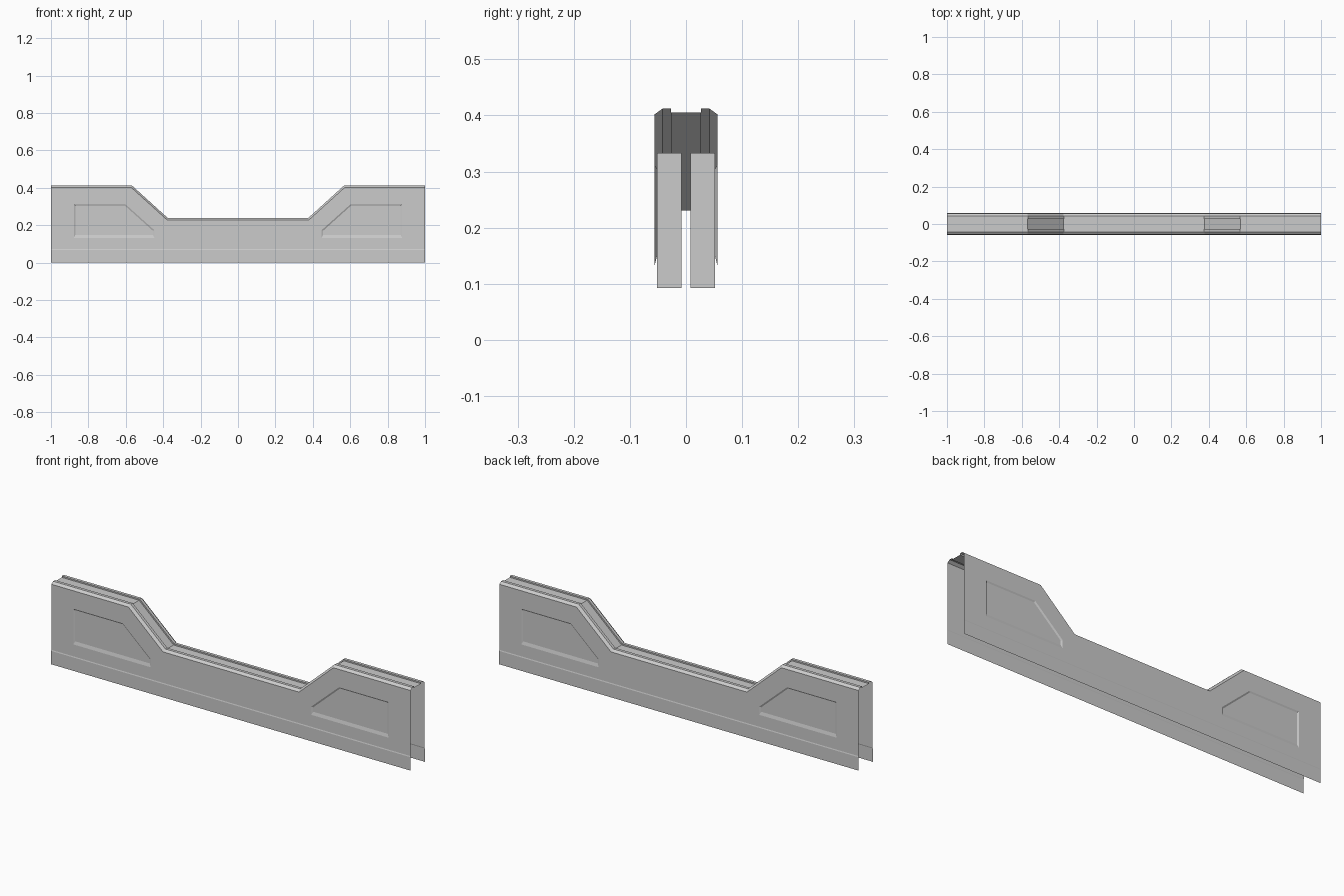
import bpy, bmesh

old = bpy.data.objects.get("Cube")
if old:
    bpy.data.objects.remove(old)

grey = bpy.data.materials.new("neutral_grey")
grey.use_nodes = True
colour = (0.6, 0.6, 0.6, 1)
grey.diffuse_color = colour
grey.node_tree.nodes["Principled BSDF"].inputs["Base Color"].default_value = colour

WALL = 0.056      # outer face of the side sheets
FLOOR = 0.052     # recessed panel face
TOP, SADDLE = 0.412, 0.238


def finish(name, bm):
    mesh = bpy.data.meshes.new(name)
    bm.to_mesh(mesh)
    bm.free()
    mesh.materials.append(grey)
    obj = bpy.data.objects.new(name, mesh)
    bpy.context.collection.objects.link(obj)
    return obj


def ridge(drop):
    """Ridge line lowered by a perpendicular distance, mitred at the bends."""
    shift = drop * 0.4
    half = [(0.375 + shift, SADDLE - drop), (0.567 + shift, TOP - drop), (1, TOP - drop)]
    return [(-x, z) for x, z in reversed(half)] + half


def add_loop(bm, points, y):
    verts = [bm.verts.new((x, y, z)) for x, z in points]
    edges = [bm.edges.new((verts[i - 1], verts[i])) for i in range(len(verts))]
    return verts, edges


def bridge(bm, a, b, closed):
    for i in range(0 if closed else 1, len(a)):
        bm.faces.new((a[i - 1], a[i], b[i], b[i - 1]))


def pentagon(side, grow_x, grow_top, grow_bottom):
    """Chamfered window outline, enlarged by the given margins."""
    pts = [(0.87 + grow_x, 0.305 + grow_top), (0.605 - grow_x * 0.4, 0.305 + grow_top),
           (0.455 - grow_x, 0.17 + grow_top * 0.5), (0.455 - grow_x, 0.148 - grow_bottom),
           (0.87 + grow_x, 0.148 - grow_bottom)]
    return [(side * x, z) for x, z in pts]


# Top rail: chamfered lips either side of a shallow channel
bm = bmesh.new()
lip = [(WALL, 0.010), (0.042, 0), (0.027, 0), (0.027, 0.007)]
section = [(-y, d) for y, d in lip] + list(reversed(lip))
rows = [[bm.verts.new((x, y, z)) for x, z in ridge(d)] for y, d in section]
for a, b in zip(rows, rows[1:]):
    bridge(bm, a, b, False)
bmesh.ops.recalc_face_normals(bm, faces=bm.faces)
if sum(f.normal.z for f in bm.faces) < 0:
    bmesh.ops.reverse_faces(bm, faces=bm.faces)
finish("top_rail", bm)

for word, s in (("front", -1), ("back", 1)):
    # Side sheet with two window openings
    bm = bmesh.new()
    outline = [(-1, 0.072)] + ridge(0.010) + [(1, 0.072)]
    edges = add_loop(bm, outline, s * WALL)[1]
    rims = []
    for side in (-1, 1):
        verts, rim_edges = add_loop(bm, pentagon(side, 0.008, 0.007, 0.016), s * WALL)
        rims.append((side, verts))
        edges += rim_edges
    bmesh.ops.triangle_fill(bm, edges=edges, use_beauty=True, normal=(0, s, 0))
    bmesh.ops.dissolve_limit(bm, angle_limit=0.01, verts=bm.verts, edges=bm.edges)
    # Bevelled window rims
    for side, verts in rims:
        inner = add_loop(bm, pentagon(side, 0, 0, 0), s * FLOOR)[0]
        bridge(bm, verts, inner, True)
    # Lower skirt, stepped slightly outward
    steps = [(WALL, 0.072), (WALL + 0.0015, 0.067), (WALL + 0.0015, 0)]
    rows = [[bm.verts.new((x, s * y, z)) for x in (-1, 1)] for y, z in steps]
    for a, b in zip(rows, rows[1:]):
        bridge(bm, a, b, False)
    for f in bm.faces:
        f.normal_update()
        if f.normal.y * s < 0:
            f.normal_flip()
    finish(word + "_side_sheet", bm)

    # Solid blocks behind the windows
    for label, side in (("left", 1), ("right", -1)):
        bm = bmesh.new()
        outer = add_loop(bm, pentagon(side, 0.03, 0.028, 0.056), s * FLOOR)[0]
        inner = add_loop(bm, pentagon(side, 0.03, 0.028, 0.056), s * 0.008)[0]
        bm.faces.new(outer)
        bm.faces.new(inner)
        bridge(bm, outer, inner, True)
        bmesh.ops.recalc_face_normals(bm, faces=bm.faces)
        finish(f"{word}_{label}_inner_block", bm)
